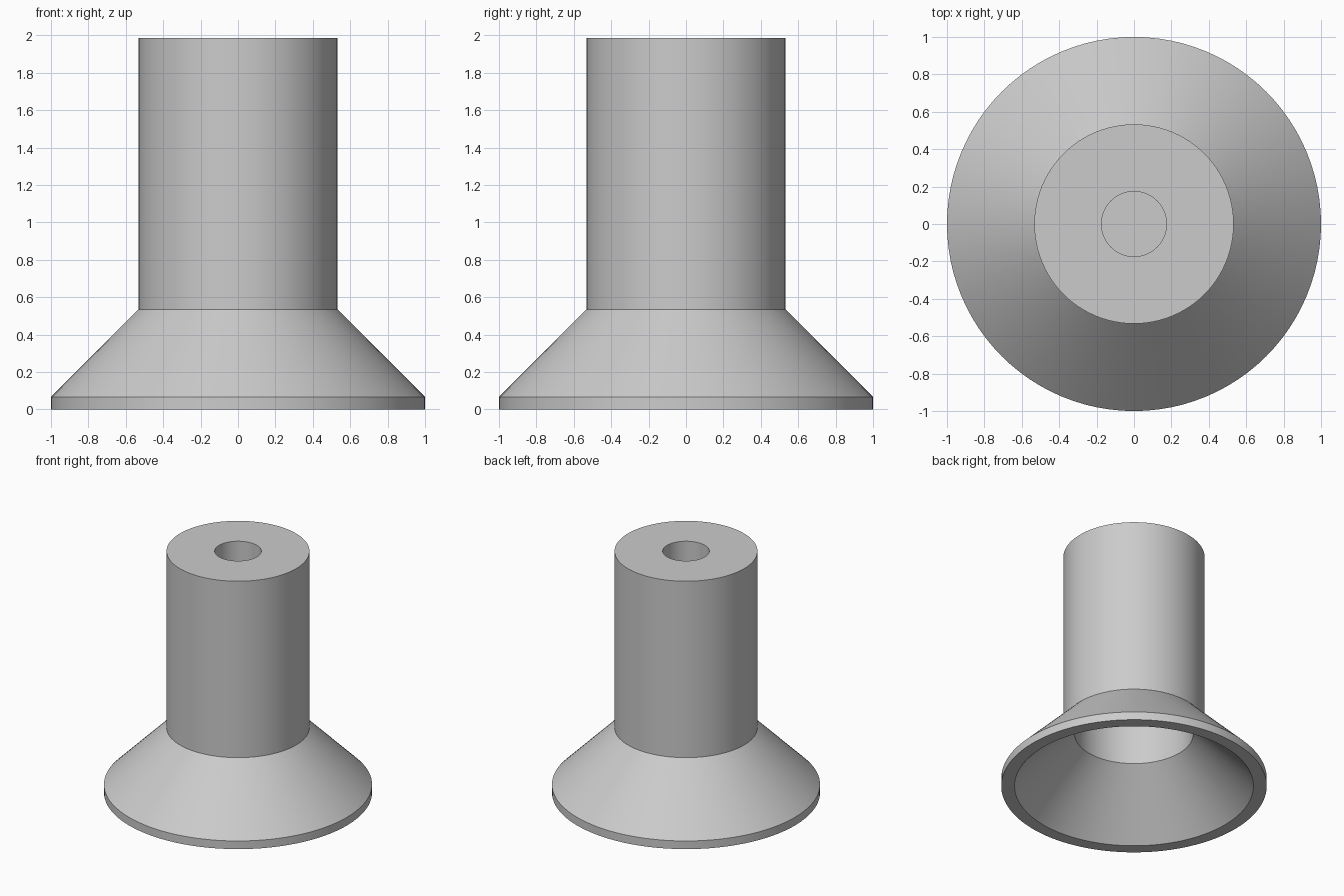
import bpy
import bmesh
import math

cube = bpy.data.objects.get("Cube")
if cube:
    bpy.data.objects.remove(cube, do_unlink=True)

SEGMENTS = 96

# Single matte grey
grey = bpy.data.materials.new("plain grey")
grey.use_nodes = True
colour = (0.6, 0.6, 0.6, 1)
grey.diffuse_color = colour
grey.node_tree.nodes["Principled BSDF"].inputs["Base Color"].default_value = colour


def lathe(name, profile, material):
    """Spin an (radius, height) profile around z into a closed solid."""
    bm = bmesh.new()
    verts = [bm.verts.new((r, 0, z)) for r, z in profile]
    edges = [bm.edges.new(pair) for pair in zip(verts, verts[1:])]
    bmesh.ops.spin(bm, geom=verts + edges, cent=(0, 0, 0), axis=(0, 0, 1),
                   angle=math.tau, steps=SEGMENTS, use_merge=True)
    bmesh.ops.remove_doubles(bm, verts=bm.verts, dist=0.0001)
    bmesh.ops.recalc_face_normals(bm, faces=bm.faces)
    mesh = bpy.data.meshes.new(name)
    bm.to_mesh(mesh)
    bm.free()
    mesh.materials.append(material)
    obj = bpy.data.objects.new(name, mesh)
    bpy.context.collection.objects.link(obj)
    bpy.ops.object.select_all(action="DESELECT")
    obj.select_set(True)
    bpy.context.view_layer.objects.active = obj
    bpy.ops.object.shade_smooth_by_angle(angle=math.radians(25))
    return obj


# Hollow flared foot: inside cavity, rim, outer flare, tube, blind top hole
hole_floor = 1.665
cavity_roof = 1.65
lathe("flared_foot", [
    (0, cavity_roof), (0.447, cavity_roof), (0.447, 0.453), (0.9, 0),
    (1, 0), (1, 0.067), (0.533, 0.535), (0.533, 1.987),
    (0.174, 1.987), (0.174, hole_floor), (0, hole_floor),
], grey)
